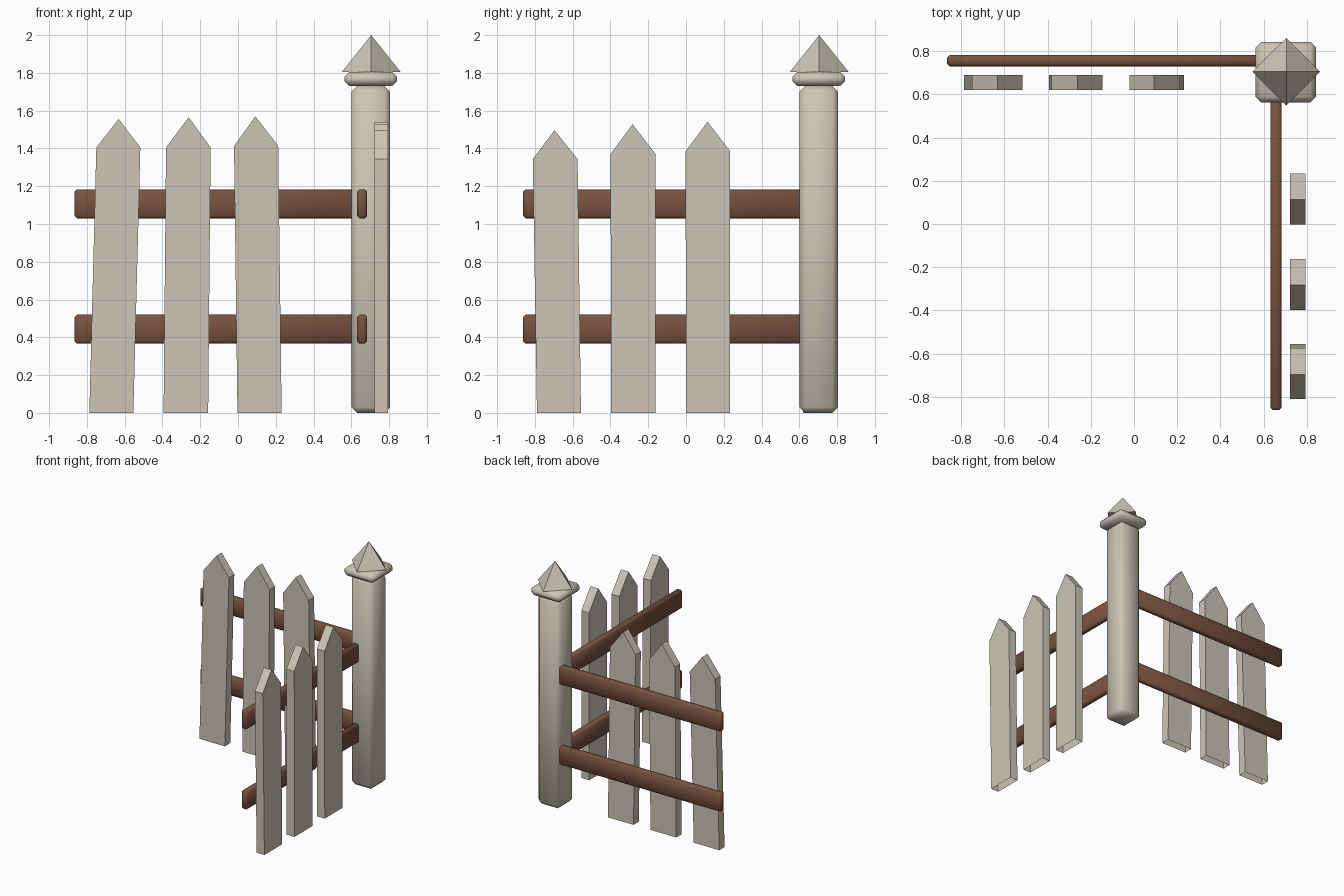
import bpy, bmesh, math

if "Cube" in bpy.data.objects:
    bpy.data.objects.remove(bpy.data.objects["Cube"])


def material(name, rgb):
    m = bpy.data.materials.new(name)
    m.diffuse_color = (*rgb, 1)
    m.use_nodes = True
    m.node_tree.nodes["Principled BSDF"].inputs["Base Color"].default_value = m.diffuse_color
    return m


CREAM = material("weathered cream", (0.61, 0.56, 0.47))
BROWN = material("rail brown", (0.19, 0.085, 0.05))


def finish(name, bm, mat, smooth=False):
    bmesh.ops.recalc_face_normals(bm, faces=bm.faces)
    me = bpy.data.meshes.new(name)
    bm.to_mesh(me)
    bm.free()
    me.materials.append(mat)
    for p in me.polygons:
        p.use_smooth = smooth
    ob = bpy.data.objects.new(name, me)
    bpy.context.collection.objects.link(ob)
    return ob


def bevelled_box(name, lo, hi, bevel, mat):
    bm = bmesh.new()
    bmesh.ops.create_cube(bm, size=1)
    for v in bm.verts:
        v.co = [(l + h) / 2 + c * (h - l) for l, h, c in zip(lo, hi, v.co)]
    bmesh.ops.bevel(bm, geom=bm.edges[:], offset=bevel, segments=1,
                    profile=0.5, affect='EDGES')
    return finish(name, bm, mat, smooth=True)


def picket(name, outline, depth, along_y):
    # pointed board, hollow at the foot
    bm = bmesh.new()
    rings = []
    for d in depth:
        rings.append([bm.verts.new((d, u, z) if along_y else (u, d, z))
                      for u, z in outline])
    a, b = rings
    bm.faces.new(a)
    bm.faces.new(b)
    for i in range(1, 5):
        j = (i + 1) % 5
        bm.faces.new((a[i], a[j], b[j], b[i]))
    return finish(name, bm, CREAM)


# corner post and collar
C = 0.703
bevelled_box("post", (C - 0.102, C - 0.102, 0), (C + 0.102, C + 0.102, 1.73), 0.03, CREAM)
bevelled_box("post_collar", (C - 0.14, C - 0.14, 1.73), (C + 0.14, C + 0.14, 1.805), 0.026, CREAM)

# four-sided cap, corners on the axes
bm = bmesh.new()
bmesh.ops.create_cone(bm, cap_ends=True, segments=4, radius1=0.156, radius2=0, depth=0.195)
bmesh.ops.translate(bm, verts=bm.verts, vec=(C + 0.002, C + 0.002, 1.9025))
finish("post_cap", bm, CREAM)

# two rails on each side of the corner
for label, z in (("lower", 0.367), ("upper", 1.03)):
    bevelled_box(label + "_back_rail", (-0.865, 0.73, z), (0.64, 0.783, z + 0.153), 0.012, BROWN)
    bevelled_box(label + "_side_rail", (0.631, -0.862, z), (0.684, 0.64, z + 0.153), 0.012, BROWN)

# pickets: foot left, foot right, shoulder left, shoulder right, shoulder z, tip, tip z
BACK = ((-0.787, -0.554, -0.75, -0.517, 1.405, -0.632, 1.556),
        (-0.394, -0.158, -0.381, -0.145, 1.405, -0.261, 1.565),
        (-0.003, 0.231, -0.021, 0.213, 1.413, 0.092, 1.57))
SIDE = ((-0.789, -0.556, -0.811, -0.574, 1.344, -0.696, 1.497),
        (-0.397, -0.162, -0.399, -0.161, 1.37, -0.283, 1.528),
        (0.0, 0.233, -0.002, 0.234, 1.385, 0.114, 1.541))
for side, rows, depth in (("back", BACK, (0.62, 0.69)), ("side", SIDE, (0.723, 0.794))):
    for n, (f0, f1, s0, s1, sz, t, tz) in enumerate(rows, 1):
        picket(f"{side}_picket_{n}", ((f0, 0), (f1, 0), (s1, sz), (t, tz), (s0, sz)),
               depth, side == "side")
